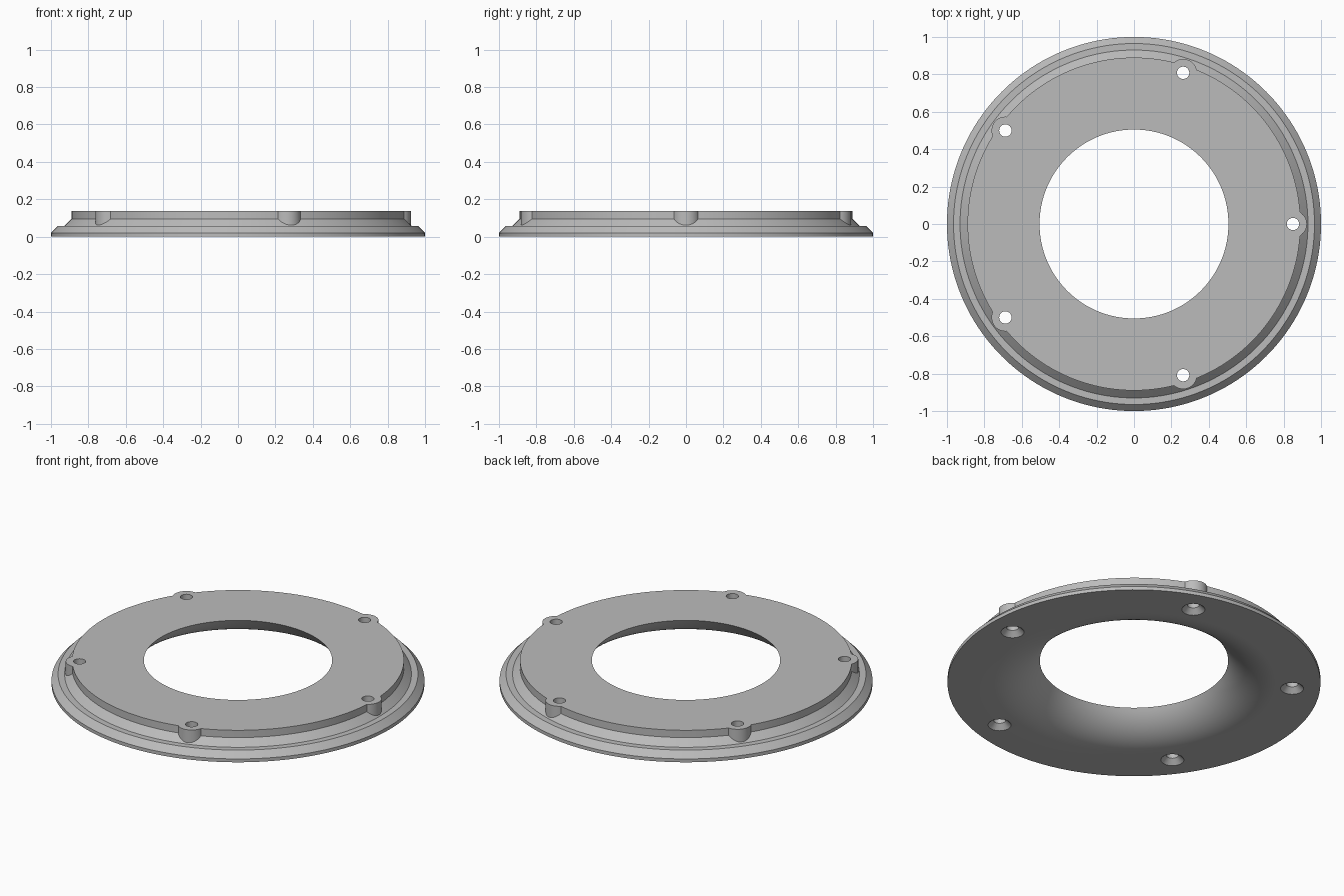
import bpy, bmesh, math
from mathutils import Matrix

cube = bpy.data.objects.get("Cube")
if cube:
    bpy.data.objects.remove(cube, do_unlink=True)

TOP = 0.138          # height of the upper face
BORE = 0.505         # radius of the central opening
BOLT_CIRCLE = 0.85   # radius of the bolt circle
FILLET = 0.30        # radius of the flared throat

grey = bpy.data.materials.new("satin grey")
grey.use_nodes = True
colour = (0.5, 0.5, 0.5, 1)
grey.diffuse_color = colour
grey.node_tree.nodes["Principled BSDF"].inputs["Base Color"].default_value = colour


def lathe(bm, profile, segments, matrix=Matrix(), closed=True):
    """Revolve (radius, height) points around z; cap the ends if not closed."""
    rings = []
    for r, z in profile:
        ring = []
        for i in range(segments):
            a = math.tau * i / segments
            ring.append(bm.verts.new(matrix @ Matrix.Translation(
                (r * math.cos(a), r * math.sin(a), z)).translation))
        rings.append(ring)
    pairs = list(zip(rings, rings[1:]))
    if closed:
        pairs.append((rings[-1], rings[0]))
    else:
        bm.faces.new(rings[0][::-1])
        bm.faces.new(rings[-1])
    for low, high in pairs:
        for i in range(segments):
            j = (i + 1) % segments
            bm.faces.new((low[i], low[j], high[j], high[i]))


def finish(bm, name):
    bmesh.ops.recalc_face_normals(bm, faces=bm.faces)
    mesh = bpy.data.meshes.new(name)
    bm.to_mesh(mesh)
    bm.free()
    mesh.materials.append(grey)
    obj = bpy.data.objects.new(name, mesh)
    bpy.context.collection.objects.link(obj)
    return obj


def on_bolt_circle(name, profile, segments):
    """Five copies of a turned part, evenly spaced on the bolt circle."""
    bm = bmesh.new()
    for k in range(5):
        place = (Matrix.Rotation(math.tau * k / 5, 4, "Z")
                 @ Matrix.Translation((BOLT_CIRCLE, 0, 0)))
        lathe(bm, profile, segments, place, closed=False)
    return finish(bm, name)


# Flange ring: stepped outside, flared throat underneath
outside = [(1, 0), (1, 0.02), (0.965, 0.056), (0.93, 0.056),
           (0.89, 0.095), (0.89, TOP)]
start = math.asin(1 - TOP / FILLET)
center = BORE + FILLET * math.cos(start)
throat = []
for i in range(17):
    a = start + (math.pi / 2 - start) * i / 16
    throat.append((center - FILLET * math.cos(a), FILLET * (1 - math.sin(a))))
throat[0] = (BORE, TOP)
throat[-1] = (center, 0)
bm = bmesh.new()
lathe(bm, outside + throat, 160)
flange = finish(bm, "flange_ring")

# Screw bosses around the rim, and countersunk holes opening underneath
bosses = on_bolt_circle("screw_bosses", [(0.074, 0.03), (0.074, TOP)], 48)
holes = on_bolt_circle("hole_cutters", [(0.072, -0.01), (0.033, 0.029), (0.033, 0.2)], 32)

bpy.ops.object.select_all(action="DESELECT")
flange.select_set(True)
bpy.context.view_layer.objects.active = flange
for tool, operation in ((bosses, "UNION"), (holes, "DIFFERENCE")):
    mod = flange.modifiers.new(tool.name, "BOOLEAN")
    mod.object = tool
    mod.operation = operation
    mod.solver = "EXACT"
    bpy.ops.object.modifier_apply(modifier=mod.name)
    bpy.data.objects.remove(tool, do_unlink=True)

bpy.ops.object.shade_smooth_by_angle(angle=math.radians(25))
